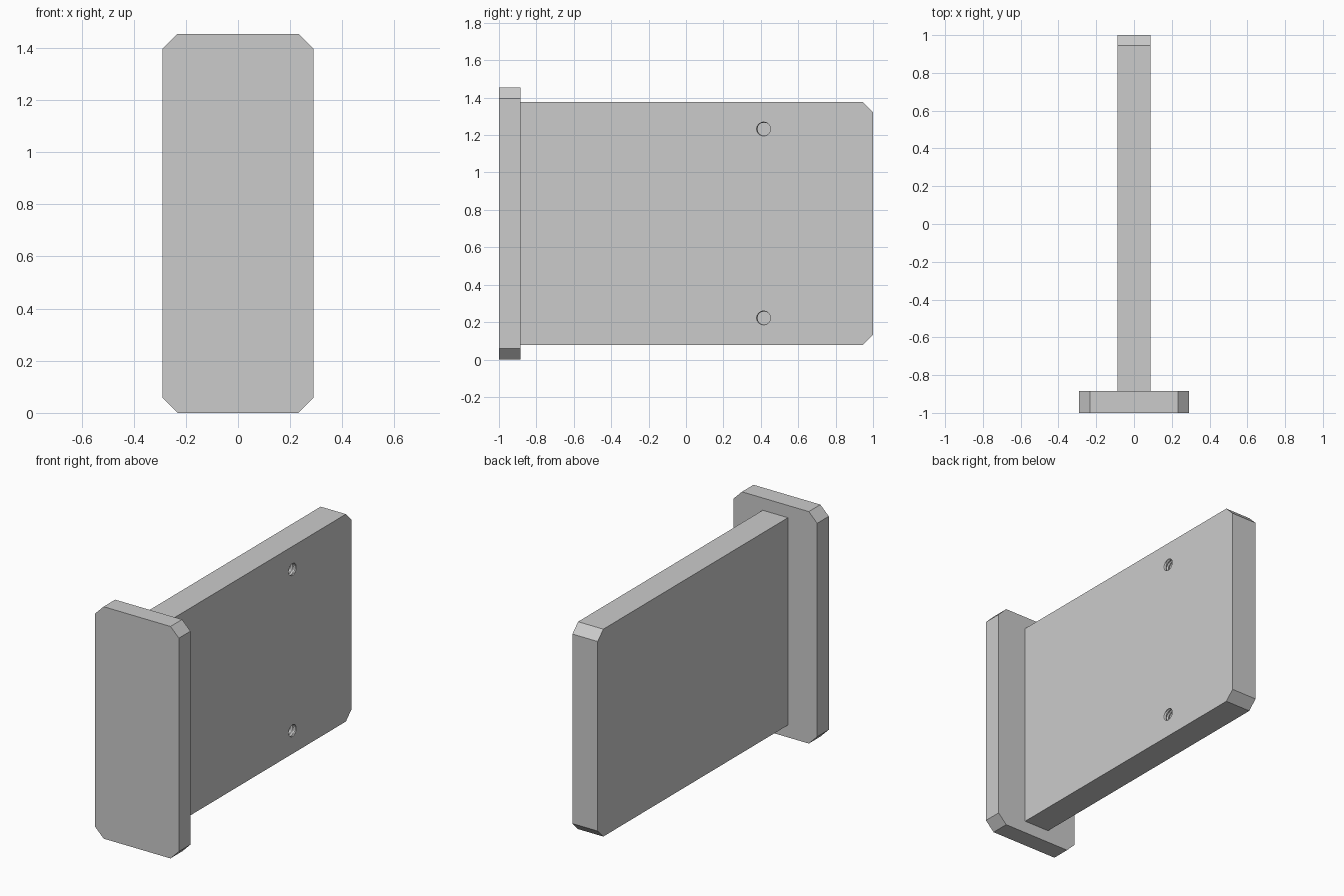
import bpy
import bmesh
import math

cube = bpy.data.objects.get("Cube")
if cube:
    bpy.data.objects.remove(cube, do_unlink=True)

grey = bpy.data.materials.new("plain grey")
grey.use_nodes = True
grey.diffuse_color = (0.6, 0.6, 0.6, 1)
grey.node_tree.nodes["Principled BSDF"].inputs["Base Color"].default_value = grey.diffuse_color

MID_Z = 0.727


def make_object(name, bm):
    bmesh.ops.recalc_face_normals(bm, faces=bm.faces)
    mesh = bpy.data.meshes.new(name)
    bm.to_mesh(mesh)
    bm.free()
    mesh.materials.append(grey)
    obj = bpy.data.objects.new(name, mesh)
    bpy.context.collection.objects.link(obj)
    return obj


def slab(name, outline, place, low, high):
    """Extrude a flat outline; place turns (u, v, depth) into a point."""
    bm = bmesh.new()
    near, far = [[bm.verts.new(place(u, v, d)) for u, v in outline] for d in (low, high)]
    bm.faces.new(near)
    bm.faces.new(far)
    n = len(outline)
    for i in range(n):
        j = (i + 1) % n
        bm.faces.new((near[i], near[j], far[j], far[i]))
    return make_object(name, bm)


def threaded_cutter(name, y, z, mouth, depth, minor=0.034, major=0.04, pitch=0.02):
    """Closed helical-thread plug running inward along x."""
    sides, per_turn = 32, 4
    steps = round(depth / pitch * per_turn)
    bm = bmesh.new()
    rings = []
    for i in range(steps + 1):
        ring = []
        for j in range(sides):
            phase = (i / per_turn + j / sides) % 1
            r = minor + (major - minor) * abs(2 * phase - 1)
            a = 2 * math.pi * j / sides
            x = mouth + pitch / 2 - i * pitch / per_turn
            ring.append(bm.verts.new((x, y + r * math.cos(a), z + r * math.sin(a))))
        rings.append(ring)
    bm.faces.new(rings[0])
    bm.faces.new(rings[-1])
    for a, b in zip(rings, rings[1:]):
        for j in range(sides):
            k = (j + 1) % sides
            bm.faces.new((a[j], a[k], b[k]))
            bm.faces.new((a[j], b[k], b[j]))
    return make_object(name, bm)


# Front plate with four clipped corners
w, h, c = 0.29, 0.727, 0.058
quarter = [(w, h - c), (w - c, h)]
outline = quarter + [(-u, v) for u, v in reversed(quarter)]
outline += [(-u, -v) for u, v in outline]
slab("front_plate", outline, lambda u, v, d: (u, d, MID_Z + v), -1.0, -0.885)

# Upright board with two clipped corners at the back
half, c = 0.65, 0.056
outline = [(-0.885, -half), (1 - c, -half), (1, c - half),
           (1, half - c), (1 - c, half), (-0.885, half)]
board = slab("upright_board", outline, lambda u, v, d: (d, u, MID_Z + v), -0.0875, 0.0875)

# Blind threaded holes in one side of the board
for label, side in (("upper", 1), ("lower", -1)):
    cutter = threaded_cutter(label + "_hole_cutter", 0.417, MID_Z + side * 0.505, 0.0875, 0.13)
    cutter.hide_render = True
    cutter.hide_viewport = True
    cutter.display_type = 'WIRE'
    cut = board.modifiers.new(label + "_hole", 'BOOLEAN')
    cut.operation = 'DIFFERENCE'
    cut.solver = 'EXACT'
    cut.object = cutter
